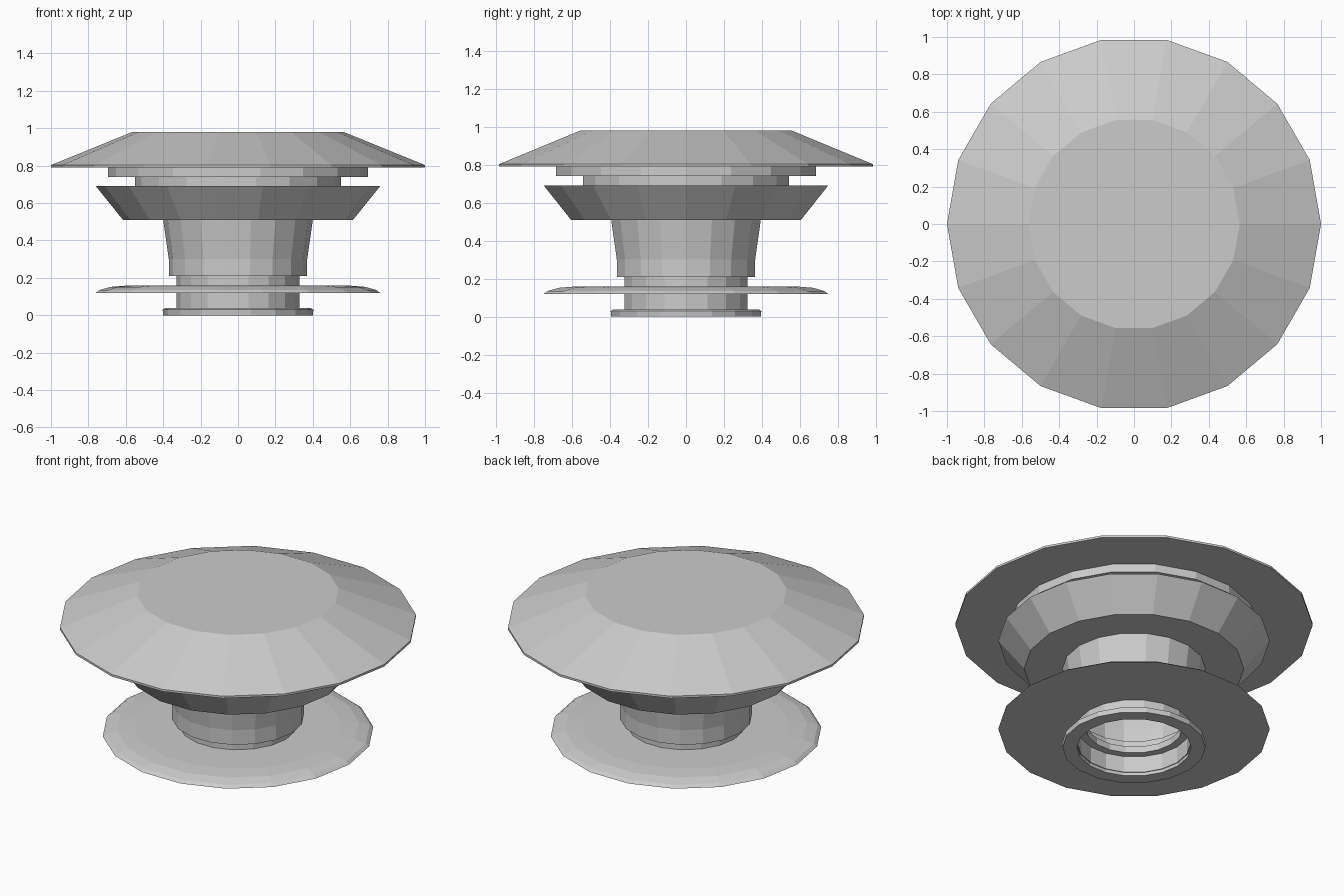
import bpy, bmesh, math

if "Cube" in bpy.data.objects:
    bpy.data.objects.remove(bpy.data.objects["Cube"])

SIDES = 18


def lathe(name, profile, closed=False):
    """Revolve (radius, z) points around z; radius 0 makes a pole."""
    bm = bmesh.new()
    rings = []
    for r, z in profile:
        if r == 0:
            rings.append([bm.verts.new((0, 0, z))] * SIDES)
        else:
            rings.append([bm.verts.new((r * math.cos(2 * math.pi * i / SIDES),
                                        r * math.sin(2 * math.pi * i / SIDES), z))
                          for i in range(SIDES)])
    pairs = list(zip(rings, rings[1:]))
    if closed:
        pairs.append((rings[-1], rings[0]))
    for a, b in pairs:
        for i in range(SIDES):
            j = (i + 1) % SIDES
            bm.faces.new(list(dict.fromkeys((a[i], a[j], b[j], b[i]))))
    bmesh.ops.recalc_face_normals(bm, faces=bm.faces)
    mesh = bpy.data.meshes.new(name)
    bm.to_mesh(mesh)
    bm.free()
    obj = bpy.data.objects.new(name, mesh)
    bpy.context.collection.objects.link(obj)
    return obj


# Wide sloping rain cap
lathe("rain_cap", [(0, 0.79), (1, 0.79), (1, 0.803), (0.565, 0.98), (0, 0.98)])

# Stepped collars under the cap
lathe("upper_collar", [(0, 0.74), (0.695, 0.74), (0.695, 0.79), (0, 0.79)])
lathe("lower_collar", [(0, 0.69), (0.55, 0.69), (0.55, 0.74), (0, 0.74)])

# Flared wind band
lathe("wind_band", [(0.36, 0.51), (0.615, 0.51), (0.76, 0.69), (0.36, 0.69)], True)

# Hollow tapered neck
lathe("neck", [(0.325, 0.21), (0.37, 0.21), (0.37, 0.30), (0.40, 0.51),
               (0.36, 0.51), (0.325, 0.30)], True)

# Roof flashing plate with a rounded edge
lathe("flashing_plate", [(0.27, 0.12), (0.76, 0.12), (0.74, 0.135), (0.68, 0.152),
                         (0.58, 0.16), (0.27, 0.16)], True)

# Inlet pipe with a rolled foot rim
lathe("inlet_pipe", [(0.315, 0.02), (0.328, 0.02), (0.328, 0.22), (0.315, 0.22)], True)
lathe("foot_rim", [(0.32, 0), (0.40, 0), (0.403, 0.03), (0.39, 0.038), (0.32, 0.038)], True)
